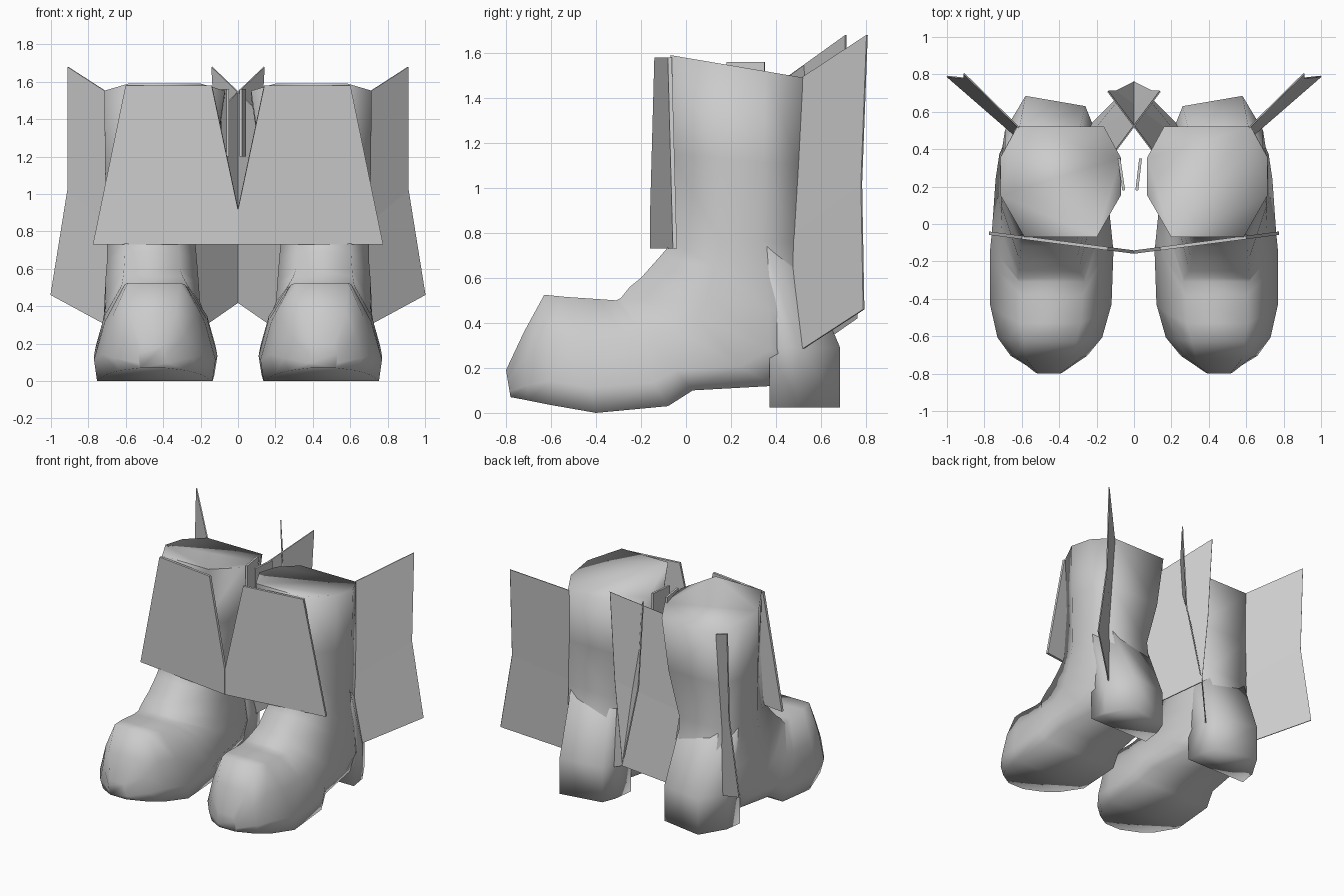
import bpy
import bmesh
import math

cube = bpy.data.objects.get("Cube")
if cube:
    bpy.data.objects.remove(cube, do_unlink=True)

grey = bpy.data.materials.new("plain_grey")
grey.use_nodes = True
colour = (0.6, 0.6, 0.6, 1)
grey.diffuse_color = colour
grey.node_tree.nodes["Principled BSDF"].inputs["Base Color"].default_value = colour


def finish(bm, name, smooth=False):
    """Turn a bmesh into a linked, coloured object."""
    bmesh.ops.recalc_face_normals(bm, faces=bm.faces)
    mesh = bpy.data.meshes.new(name)
    bm.to_mesh(mesh)
    bm.free()
    mesh.materials.append(grey)
    obj = bpy.data.objects.new(name, mesh)
    bpy.context.collection.objects.link(obj)
    if smooth:
        mesh.shade_smooth()
        mesh.set_sharp_from_angle(angle=math.radians(100))
    return obj


def sheet(name, strips, thickness):
    """Thin plate made of faces that share corner points."""
    bm = bmesh.new()
    for points in strips:
        bm.faces.new([bm.verts.new(p) for p in points])
    bmesh.ops.remove_doubles(bm, verts=bm.verts, dist=0.001)
    obj = finish(bm, name)
    solid = obj.modifiers.new("thickness", "SOLIDIFY")
    solid.thickness = thickness
    solid.offset = 0
    return obj


def fin(name, inner, outer):
    """Upright fin with a kink halfway down."""
    strips = [(inner[i], outer[i], outer[i + 1], inner[i + 1]) for i in range(2)]
    return sheet(name, strips, 0.008)


def loft(name, rings):
    """Smooth closed skin through rings of points."""
    bm = bmesh.new()
    rings = [[bm.verts.new(p) for p in ring] for ring in rings]
    count = len(rings[0])
    for a, b in zip(rings, rings[1:]):
        for k in range(count):
            n = (k + 1) % count
            bm.faces.new((a[k], a[n], b[n], b[k]))
    bm.faces.new(rings[0])
    bm.faces.new(rings[-1])
    return finish(bm, name, smooth=True)


# Boot sections, fanned from the cuff round the heel to the toe:
# front point (y, z), back point (y, z), x range,
# width ratios at the front, upper side and back
SECTIONS = [
    ((-.07, 1.59), (.52, 1.49), (.07, .715), .6, 1, .72),
    ((-.06, 1.15), (.50, 1.1), (.13, .71), .55, 1, .75),
    ((-.06, .76), (.49, .76), (.23, .70), .6, 1, .75),
    ((-.12, .69), (.53, .58), (.22, .70), .6, 1, .65),
    ((-.2, .6), (.59, .4), (.21, .71), .6, 1, .6),
    ((-.25, .56), (.55, .2), (.19, .72), .6, .95, .7),
    ((-.29, .51), (.39, .12), (.15, .74), .6, .9, .75),
    ((-.31, .5), (.03, .1), (.12, .76), .55, .86, .85),
    ((-.38, .505), (-.08, .03), (.11, .77), .5, .84, .95),
    ((-.53, .515), (-.4, 0), (.12, .77), .5, .82, .95),
    ((-.63, .525), (-.6, .035), (.17, .73), .5, .8, .9),
    ((-.72, .36), (-.7, .055), (.25, .66), .6, .85, .9),
    ((-.8, .19), (-.78, .07), (.38, .53), .8, 1, .9),
]

# Heel outline seen from above, at the ground and at the ankle
HEEL = [(.2, .37), (.22, .53), (.26, .63), (.58, .685), (.69, .5), (.71, .37)]
ANKLE = [(.25, .27), (.25, .35), (.3, .47), (.62, .48), (.69, .35), (.69, .27)]


def boot(label, side):
    rings = []
    for i, (front, back, (x0, x1), wide_a, wide_m, wide_b) in enumerate(SECTIONS):
        mid, half = (x0 + x1) / 2, (x1 - x0) / 2
        low = .72 if i < 5 else .78
        outline = [(wide_a, 0), (wide_m, .38), (1, low), (wide_b, 1)]
        outline += [(-w, t) for w, t in reversed(outline)]
        rings.append([(side * (mid + w * half),
                       front[0] + (back[0] - front[0]) * t,
                       front[1] + (back[1] - front[1]) * t) for w, t in outline])
    loft(label + "_boot", rings)
    levels = [(HEEL, .025), (HEEL, .29), (ANKLE, .77)]
    loft(label + "_heel", [[(side * x, y, z) for x, y in outline]
                           for outline, z in levels])


for side, label in ((1, "left"), (-1, "right")):
    boot(label, side)

    def place(points):
        return [(side * x, y, z) for x, y, z in points]

    # Slanted flap across the shin
    flap = [(.14, 1.58), (.6, 1.58), (.775, .73), (0, .73), (0, .92)]
    sheet(label + "_front_flap",
          [place([(x, -.15 + .13 * x, z) for x, z in flap])], 0.018)

    # Fins behind the calf
    fin(label + "_outer_fin",
        place([(.6, .5, 1.48), (.62, .46, .78), (.64, .49, .265)]),
        place([(.91, .805, 1.68), (.91, .78, 1.02), (1, .79, .46)]))
    fin(label + "_inner_fin",
        place([(.1, .39, 1.45), (.26, .44, .78), (.23, .53, .26)]),
        place([(-.14, .71, 1.68), (-.1, .71, 1.02), (0, .76, .42)]))

    # Small pull tab between the cuffs
    near, far = (.015, .035) if side > 0 else (.055, .08)
    sheet(label + "_pull_tab",
          [place([(near, .18, 1.2), (far, .35, 1.2),
                  (far, .35, 1.56), (near, .18, 1.56)])], 0.015)
